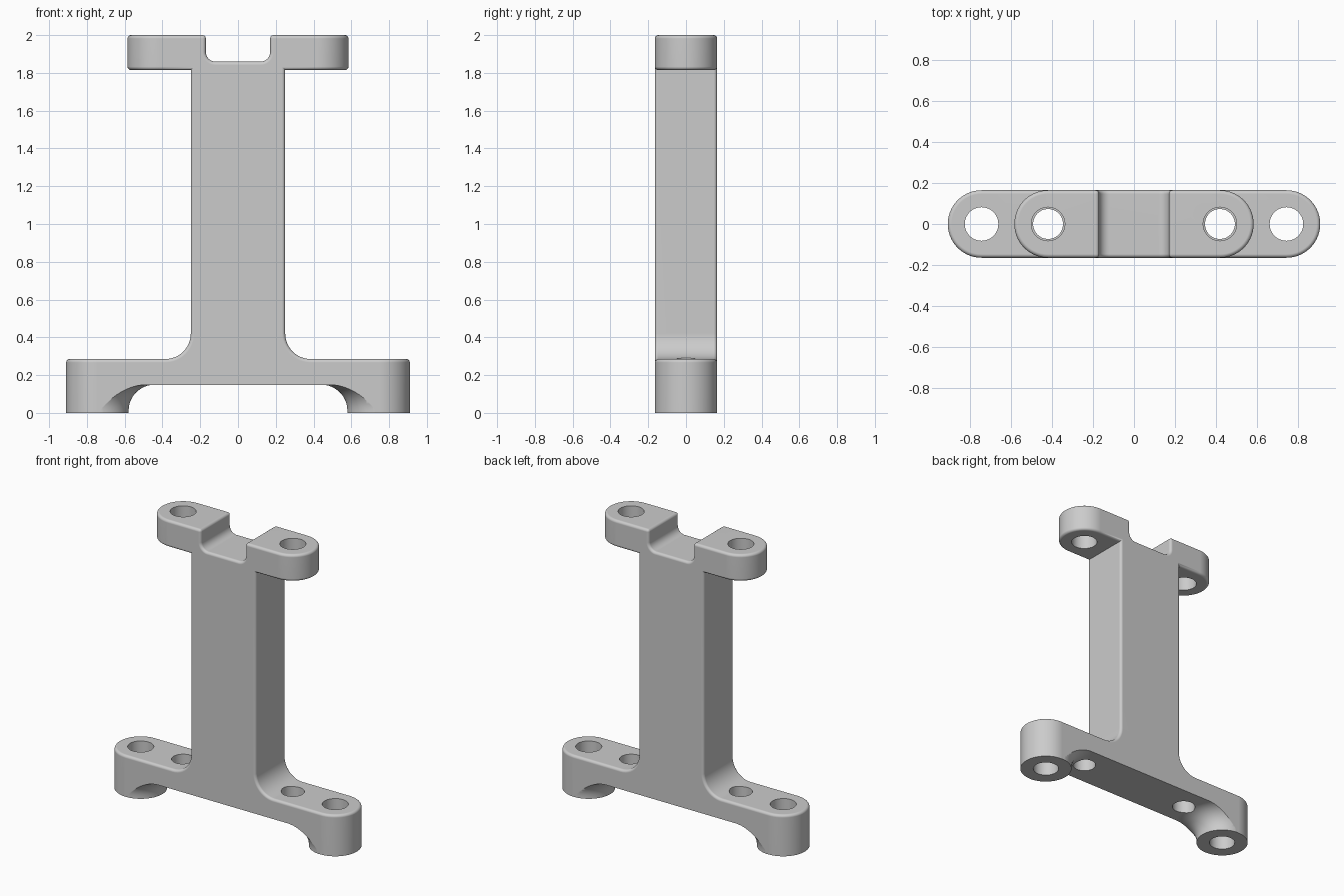
import bpy, bmesh, math
from mathutils import Vector

cube = bpy.data.objects.get("Cube")
if cube:
    bpy.data.objects.remove(cube, do_unlink=True)

HALF_DEPTH = 0.165      # half thickness, also the radius of the rounded ends
FOOT_X, ARM_X = 0.745, 0.42
UNDERSIDE = 0.148


def make_object(name, bm):
    bmesh.ops.recalc_face_normals(bm, faces=bm.faces[:])
    mesh = bpy.data.meshes.new(name)
    bm.to_mesh(mesh)
    bm.free()
    obj = bpy.data.objects.new(name, mesh)
    bpy.context.collection.objects.link(obj)
    return obj


def loft(name, rings):
    """Skin matching rings of points and cap both ends."""
    bm = bmesh.new()
    loops = [[bm.verts.new(p) for p in ring] for ring in rings]
    n = len(loops[0])
    for a, b in zip(loops, loops[1:]):
        for i in range(n):
            j = (i + 1) % n
            bm.faces.new((a[i], a[j], b[j], b[i]))
    bm.faces.new(loops[0])
    bm.faces.new(loops[-1])
    return make_object(name, bm)


def circle(x, radius, z, steps=64):
    return [(x + radius * math.cos(math.tau * i / steps),
             radius * math.sin(math.tau * i / steps), z) for i in range(steps)]


def stadium(centre, z, steps=28):
    ring = []
    for side in (1, -1):
        for i in range(steps + 1):
            a = math.pi * i / steps - math.pi / 2
            ring.append((side * (centre + HALF_DEPTH * math.cos(a)),
                         side * HALF_DEPTH * math.sin(a), z))
    return ring


def fillet(points, steps=12):
    """Round each right-angled corner (x, z, radius) of a closed outline."""
    out = []
    for i, (x, z, r) in enumerate(points):
        p = Vector((x, z))
        if not r:
            out.append(p)
            continue
        u = (Vector(points[i - 1][:2]) - p).normalized()
        v = (Vector(points[(i + 1) % len(points)][:2]) - p).normalized()
        for k in range(steps + 1):
            a = math.pi / 2 * k / steps
            out.append(p + u * r * (1 - math.sin(a)) + v * r * (1 - math.cos(a)))
    return out


def cut(target, tool, operation='DIFFERENCE'):
    mod = target.modifiers.new("cut", 'BOOLEAN')
    mod.operation, mod.solver, mod.object = operation, 'EXACT', tool
    bpy.context.view_layer.objects.active = target
    bpy.ops.object.modifier_apply(modifier=mod.name)
    bpy.data.objects.remove(tool, do_unlink=True)


# Front outline: feet, column, arms and top notch
half = [(1, 0, 0), (1, 0.285, 0), (0.25, 0.285, 0.135), (0.25, 1.815, 0),
        (0.8, 1.815, 0), (0.8, 2, 0), (0.17, 2, 0), (0.17, 1.86, 0.05)]
outline = fillet(half + [(-x, z, r) for x, z, r in reversed(half)])
bracket = loft("bracket_body", [[(p.x, y, p.y) for p in outline] for y in (-0.3, 0.3)])

# Rounded plan: long at the feet, short at the arms
plan = loft("plan_shape", [stadium(FOOT_X, -0.1), stadium(FOOT_X, 0.6),
                           stadium(ARM_X, 1.0), stadium(ARM_X, 2.1)])
cut(bracket, plan, 'INTERSECT')

# Soften the outer edges, leaving the ground edge and inner corners sharp
bm = bmesh.new()
bm.from_mesh(bracket.data)
bmesh.ops.remove_doubles(bm, verts=bm.verts[:], dist=1e-5)
bmesh.ops.dissolve_limit(bm, angle_limit=math.radians(1),
                         verts=bm.verts[:], edges=bm.edges[:])
edges = [e for e in bm.edges
         if len(e.link_faces) == 2 and e.is_convex
         and e.calc_face_angle() > math.radians(50)
         and max(v.co.z for v in e.verts) > 0.01]
bmesh.ops.bevel(bm, geom=edges, offset=0.018, offset_type='OFFSET', segments=4,
                profile=0.5, affect='EDGES', clamp_overlap=False)
bm.to_mesh(bracket.data)
bm.free()

# Hollow under the base, leaving a flared boss at each foot
w = 0.74
hollow = loft("hollow_cutter", [[(-w, -0.3, z), (w, -0.3, z), (w, 0.3, z), (-w, 0.3, z)]
                                for z in (-0.2, UNDERSIDE)])
flare, boss = 0.135, HALF_DEPTH + 0.001
for side in (1, -1):
    rings = [circle(side * FOOT_X, boss, -0.3)]
    for k in range(13):
        a = math.pi / 2 * k / 12
        rings.append(circle(side * FOOT_X, boss + flare * (1 - math.cos(a)),
                            UNDERSIDE - flare * (1 - math.sin(a))))
    rings.append(circle(side * FOOT_X, boss + flare, 0.3))
    cut(hollow, loft("flared_boss", rings))
cut(bracket, hollow)

# Bolt holes: feet, base and arms
for side in (1, -1):
    for x, radius, low, high in ((FOOT_X, 0.082, -0.1, 0.6),
                                 (ARM_X, 0.073, -0.1, 0.6),
                                 (ARM_X, 0.082, 1.6, 2.1)):
        cut(bracket, loft("hole_cutter", [circle(side * x, radius, low, 48),
                                          circle(side * x, radius, high, 48)]))

# Plain grey finish
grey = bpy.data.materials.new("plain_grey")
grey.use_nodes = True
colour = (0.6, 0.6, 0.6, 1)
grey.diffuse_color = colour
for node in grey.node_tree.nodes:
    if node.type == 'BSDF_PRINCIPLED':
        node.inputs["Base Color"].default_value = colour
bracket.data.materials.clear()
bracket.data.materials.append(grey)
for face in bracket.data.polygons:
    face.material_index = 0

# Smooth curved faces, keep flat faces flat
bpy.ops.object.select_all(action='DESELECT')
bracket.select_set(True)
bpy.context.view_layer.objects.active = bracket
bpy.ops.object.shade_smooth_by_angle(angle=math.radians(35))
weighted = bracket.modifiers.new("weighted_normals", 'WEIGHTED_NORMAL')
weighted.keep_sharp = True
